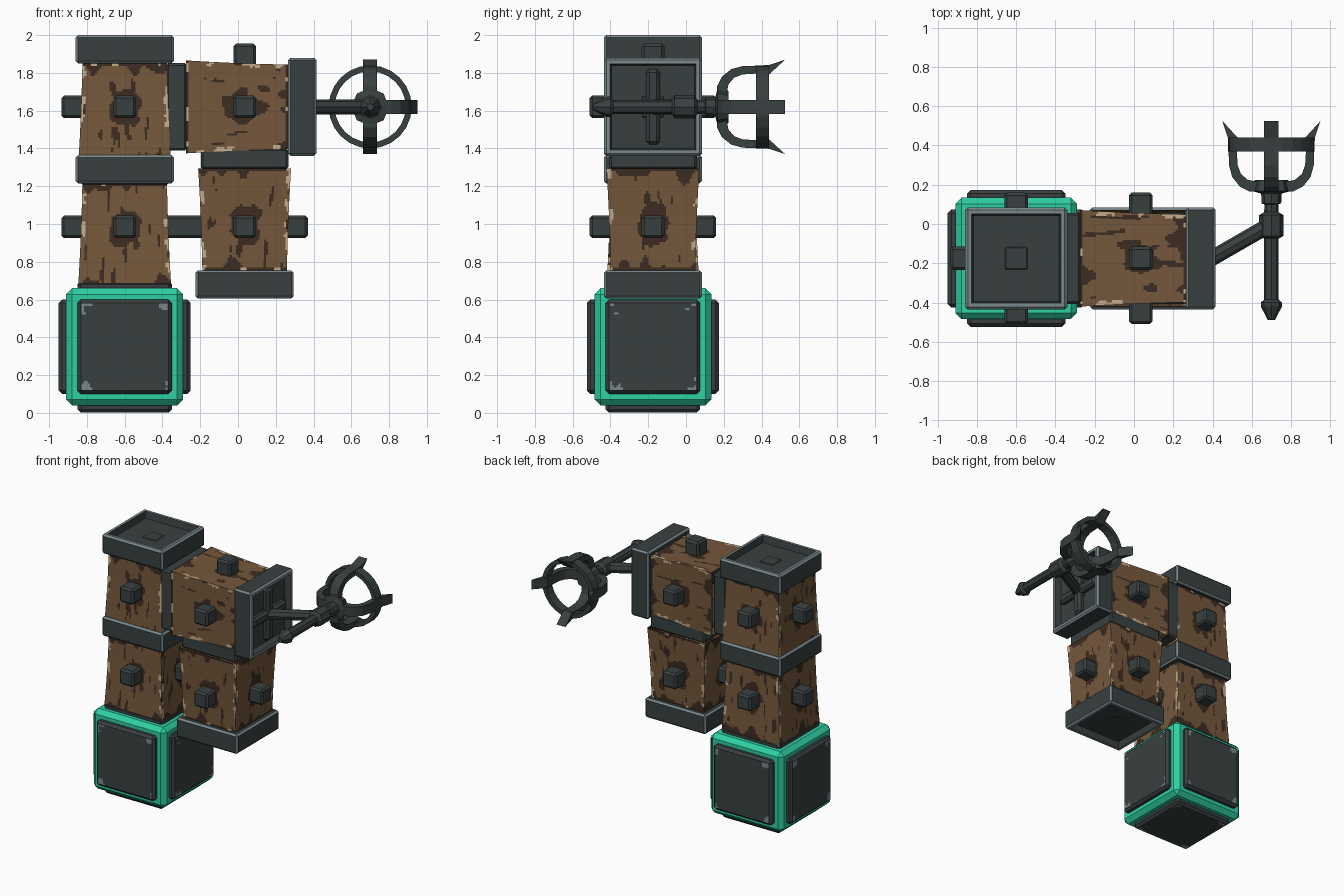
import bpy, bmesh, math
from mathutils import Vector, Matrix, noise

if "Cube" in bpy.data.objects:
    bpy.data.objects.remove(bpy.data.objects["Cube"])


def material(name, rgb):
    m = bpy.data.materials.new(name)
    lin = [((c / 255 + 0.055) / 1.055) ** 2.4 for c in rgb]
    m.diffuse_color = (*lin, 1)
    m.use_nodes = True
    m.node_tree.nodes["Principled BSDF"].inputs["Base Color"].default_value = m.diffuse_color
    return m


STEEL = material("dark steel", (57, 64, 64))
WORN = material("worn grey steel", (122, 136, 140))
WOOD = material("brown wood", (117, 88, 60))
STAIN = material("dark wood stain", (61, 44, 33))
CHIP = material("pale wood chip", (198, 174, 140))
TEAL = material("teal frame", (46, 208, 164))


def finish(name, bm, mats, matrix=Matrix(), normals=True):
    if normals:
        bmesh.ops.recalc_face_normals(bm, faces=bm.faces[:])
    me = bpy.data.meshes.new(name)
    bm.to_mesh(me)
    bm.free()
    for m in mats:
        me.materials.append(m)
    ob = bpy.data.objects.new(name, me)
    ob.matrix_world = matrix
    bpy.context.collection.objects.link(ob)
    return ob


def box_mesh(center, size, bevel):
    bm = bmesh.new()
    bmesh.ops.create_cube(bm, size=1, matrix=Matrix.Translation(center) @ Matrix.Diagonal((*size, 1)))
    edge_faces = bmesh.ops.bevel(bm, geom=bm.edges[:], offset=bevel, segments=1, affect='EDGES')["faces"]
    return bm, edge_faces


def box(name, center, size, bevel, mat, matrix=Matrix()):
    return finish(name, box_mesh(center, size, bevel)[0], [mat], matrix)


def lathe(name, profile, sides, matrix, closed=False):
    """Revolve (height, radius) points around local z."""
    bm = bmesh.new()
    rings = [[bm.verts.new((r * math.cos(2 * math.pi * i / sides),
                            r * math.sin(2 * math.pi * i / sides), h)) for i in range(sides)]
             for h, r in profile]
    pairs = list(zip(rings, rings[1:] + rings[:1])) if closed else list(zip(rings, rings[1:]))
    for a, b in pairs:
        for i in range(sides):
            j = (i + 1) % sides
            bm.faces.new((a[i], a[j], b[j], b[i]))
    if not closed:
        bm.faces.new(rings[0])
        bm.faces.new(rings[-1])
    return finish(name, bm, [STEEL], matrix)


def facing(center, axis):
    """Frame whose local z points along axis."""
    return Matrix.Translation(center) @ Vector(axis).to_track_quat('Z', 'Y').to_matrix().to_4x4()


def wood_colour(x, u, z, seed):
    """0 wood, 1 stain, 2 pale chip."""
    def n(a, b):
        return noise.noise(Vector((a + 0.37, b + 0.61, seed * 7.3 + 0.23)))
    top, base = 0.23 - z, z + 0.31
    if abs(u) > 0.92 + 0.05 * n(z * 40, 3) and n(z * 14, u * 2) > 0.17:
        return 2
    if min(top, base) < 0.02 and n(x * 16, 9 + z) > 0.33:
        return 2
    if math.hypot(x / 0.083, (z + 0.012) / 0.108) + 0.55 * n(x * 15, z * 15) < 1:
        return 1
    if top < 0.012 + 0.11 * max(0, n(x * 15, 20)) or base < 0.008 + 0.13 * max(0, n(x * 13, 40)):
        return 1
    if n(x * 34, z * 8 + 60) > 0.47:
        return 1
    return 0


def wood_trunk(name, matrix, seed, n=40):
    """Slightly tapering trunk, stains and chips assigned per face."""
    bm = bmesh.new()
    for k in range(4):
        rot = Matrix.Rotation(k * math.pi / 2, 3, 'Z')
        grid = []
        for j in range(n + 1):
            t = j / n
            h = 0.246 - 0.034 * t + 0.012 * t * t
            grid.append([bm.verts.new(rot @ Vector(((2 * i / n - 1) * h, -h, -0.31 + 0.54 * t)))
                         for i in range(n + 1)])
        for j in range(n):
            for i in range(n):
                f = bm.faces.new((grid[j][i], grid[j][i + 1], grid[j + 1][i + 1], grid[j + 1][i]))
                u = (2 * i + 1) / n - 1
                f.material_index = wood_colour(u * 0.235, u, -0.31 + 0.54 * (j + 0.5) / n, seed * 4 + k)
    bmesh.ops.remove_doubles(bm, verts=bm.verts[:], dist=1e-5)
    finish(name, bm, [WOOD, STAIN, CHIP], matrix)


def cap(name, matrix):
    """Steel cap with worn edges and a recessed end."""
    bm, edges = box_mesh((0, 0, 0.305), (0.52, 0.52, 0.15), 0.013)
    for f in edges:
        f.material_index = 1
    bm.normal_update()
    top = max(bm.faces, key=lambda f: f.calc_center_median().z)
    for f in bmesh.ops.inset_region(bm, faces=[top], thickness=0.028)["faces"]:
        f.material_index = 1
    bmesh.ops.inset_region(bm, faces=[top], thickness=0.012, depth=-0.05)
    finish(name, bm, [STEEL, WORN], matrix)


def block(name, center, axis, seed):
    m = facing(center, axis)
    wood_trunk(name + "_wood", m, seed)
    cap(name + "_cap", m)
    box(name + "_plinth", (0, 0, -0.36), (0.464, 0.464, 0.11), 0.012, STEEL, m)
    box(name + "_cap_stud", (0, 0, 0.3), (0.12, 0.12, 0.07), 0.008, STEEL, m)
    # one bar runs through each opposite pair of bolts
    box(name + "_bolts_across", (0, 0, 0), (0.67, 0.12, 0.12), 0.014, STEEL, m)
    box(name + "_bolts_through", (0, 0, 0), (0.12, 0.67, 0.12), 0.014, STEEL, m)


# wooden blocks
Y = -0.175
block("lower_left_block", (-0.6, Y, 0.985), (0, 0, 1), 1)
block("upper_left_block", (-0.6, Y, 1.62), (0, 0, 1), 2)
block("upper_right_block", (0.035, Y, 1.62), (1, 0, 0), 3)
block("lower_right_block", (0.035, Y, 0.985), (0, 0, -1), 4)

# teal core cube with six steel panels, corners worn
core = Vector((-0.6, Y, 0.35))
box("core_frame", core, (0.62, 0.62, 0.62), 0.032, TEAL)
for s, axis in enumerate([(1, 0, 0), (-1, 0, 0), (0, 1, 0), (0, -1, 0), (0, 0, 1), (0, 0, -1)]):
    m = facing(core, axis)
    box("core_panel", (0, 0, 0.315), (0.5, 0.5, 0.068), 0.018, STEEL, m)
    bm = bmesh.new()
    bmesh.ops.create_grid(bm, x_segments=40, y_segments=40, size=0.228,
                          matrix=Matrix.Translation((0, 0, 0.3505)))
    bare = []
    for f in bm.faces:
        c = f.calc_center_median()
        if abs(c.x) + abs(c.y) + 0.06 * noise.noise(Vector((c.x * 25, c.y * 25, s + 0.4))) < 0.405:
            bare.append(f)
    bmesh.ops.delete(bm, geom=bare, context='FACES')
    finish("core_panel_wear", bm, [WORN], m, normals=False)

# cross mount and arm carrying the staff
box("mount_bar_upright", (0.375, Y, 1.62), (0.06, 0.075, 0.4), 0.018, STEEL)
box("mount_bar_level", (0.375, Y, 1.62), (0.06, 0.4, 0.075), 0.018, STEEL)
a, b = Vector((0.37, -0.19, 1.62)), Vector((0.7, 0, 1.62))
lathe("staff_arm", [(0, 0.04), ((b - a).length, 0.04)], 8, facing(a, b - a))

# staff: spear tip, shaft, hub and cup
staff = facing((0.7, 0, 1.62), (0, 1, 0))
lathe("staff_shaft", [(-0.49, 0.018), (-0.42, 0.054), (-0.4, 0.054), (-0.385, 0.037), (-0.075, 0.037),
                      (-0.06, 0.062), (0.045, 0.062), (0.06, 0.037), (0.1, 0.035), (0.105, 0.05),
                      (0.155, 0.052), (0.168, 0.1), (0.225, 0.085)], 8, staff)
lathe("staff_ring", [(0.37, 0.188), (0.44, 0.188), (0.44, 0.22), (0.37, 0.22)], 24, staff, closed=True)

# four curved claws
claw = [(0.165, 0.07), (0.165, 0.11), (0.19, 0.16), (0.24, 0.2), (0.3, 0.216), (0.37, 0.218), (0.44, 0.222),
        (0.525, 0.25), (0.44, 0.172), (0.37, 0.176), (0.3, 0.172), (0.255, 0.155), (0.225, 0.12), (0.215, 0.07)]
for k in range(4):
    bm = bmesh.new()
    face = bm.faces.new([bm.verts.new((r, -0.037, h)) for h, r in claw])
    ext = bmesh.ops.extrude_face_region(bm, geom=[face])["geom"]
    bmesh.ops.translate(bm, verts=[v for v in ext if isinstance(v, bmesh.types.BMVert)], vec=(0, 0.074, 0))
    finish("staff_claw", bm, [STEEL], staff @ Matrix.Rotation(k * math.pi / 2, 4, 'Z'))
